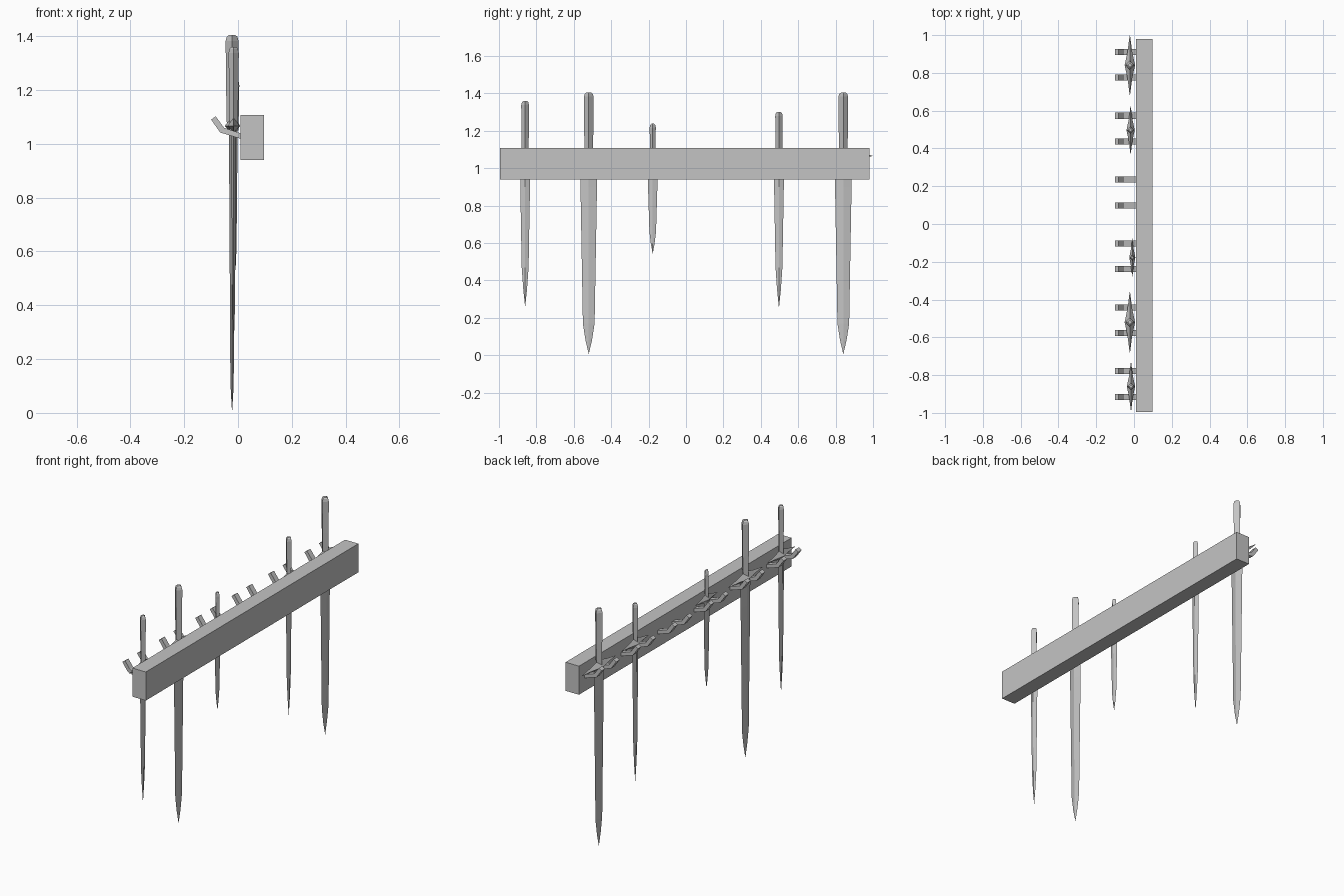
import bpy, bmesh
from mathutils import Vector

old = bpy.data.objects.get("Cube")
if old:
    bpy.data.objects.remove(old)

grey = bpy.data.materials.new("plain_grey")
grey.use_nodes = True
grey.diffuse_color = (0.55, 0.55, 0.55, 1)
grey.node_tree.nodes["Principled BSDF"].inputs["Base Color"].default_value = (0.55, 0.55, 0.55, 1)


def loft(name, rings):
    """Skin a closed solid over a list of point rings."""
    bm = bmesh.new()
    loops = [[bm.verts.new(p) for p in ring] for ring in rings]
    for a, b in zip(loops, loops[1:]):
        n = len(a)
        for i in range(n):
            bm.faces.new((a[i], a[(i + 1) % n], b[(i + 1) % n], b[i]))
    bm.faces.new(loops[0])
    bm.faces.new(loops[-1])
    bmesh.ops.recalc_face_normals(bm, faces=bm.faces)
    mesh = bpy.data.meshes.new(name)
    bm.to_mesh(mesh)
    bm.free()
    mesh.materials.append(grey)
    obj = bpy.data.objects.new(name, mesh)
    bpy.context.collection.objects.link(obj)
    return obj


def diamond(x, y, z, hx, hy):
    return [(x + hx, y, z), (x, y + hy, z), (x - hx, y, z), (x, y - hy, z)]


def box_ring(x0, x1, y, z0, z1):
    return [(x0, y, z0), (x1, y, z0), (x1, y, z1), (x0, y, z1)]


# Wall rail
loft("rail", [box_ring(0.01, 0.097, y, 0.94, 1.108) for y in (-0.995, 0.98)])

# Bent pegs, two for each of the six places
peg_profile = [(0.012, 1.018), (-0.066, 1.042), (-0.1, 1.09),
               (-0.083, 1.102), (-0.052, 1.06), (0.012, 1.038)]
for i in range(6):
    for side in (-1, 1):
        y = 0.843 - 0.338 * i + side * 0.068
        loft("peg", [[(x, y + w, z) for x, z in peg_profile] for w in (-0.016, 0.016)])


def sword(x, y, tip, shoulder, top, blade, grip, guard, thick):
    # Diamond-section blade
    loft("blade", [diamond(x, y, 1.06, thick * 0.5, blade),
                   diamond(x, y, 0.9, thick * 0.45, blade * 0.96),
                   diamond(x, y, shoulder, thick * 0.28, blade * 0.68),
                   diamond(x, y, shoulder + (tip - shoulder) * 0.55, thick * 0.2, blade * 0.38),
                   diamond(x, y, tip, 0.0005, 0.0005)])
    # Grip with a rounded pommel
    loft("grip", [diamond(x, y, 1.05, thick * 0.8, grip * 0.85),
                  diamond(x, y, 1.2, thick * 0.92, grip * 0.94),
                  diamond(x, y, top - 0.022, thick, grip),
                  diamond(x, y, top - 0.007, thick * 0.82, grip * 0.82),
                  diamond(x, y, top, thick * 0.45, grip * 0.45)])
    # Crossguard, deepest in the middle and pointed at both ends
    rings = []
    for t, s in ((-1, 0.04), (-0.45, 0.45), (0, 1), (0.45, 0.45), (1, 0.04)):
        w = thick * 1.15 * s
        gy = y + t * guard
        rings.append([(x + w, gy, 1.066), (x, gy, 1.066 + 0.036 * s),
                      (x - w, gy, 1.066), (x, gy, 1.066 - 0.026 * s)])
    loft("crossguard", rings)


# x, y, tip, shoulder, top, half blade, half grip, half guard, half thickness
sword(-0.022, 0.841, 0.008, 0.17, 1.405, 0.046, 0.026, 0.157, 0.024)
sword(-0.018, 0.497, 0.255, 0.47, 1.302, 0.027, 0.02, 0.125, 0.019)
sword(-0.009, -0.178, 0.545, 0.66, 1.238, 0.026, 0.017, 0.1, 0.014)
sword(-0.022, -0.52, 0.008, 0.17, 1.405, 0.046, 0.026, 0.16, 0.024)
sword(-0.016, -0.86, 0.262, 0.47, 1.36, 0.027, 0.021, 0.128, 0.019)
